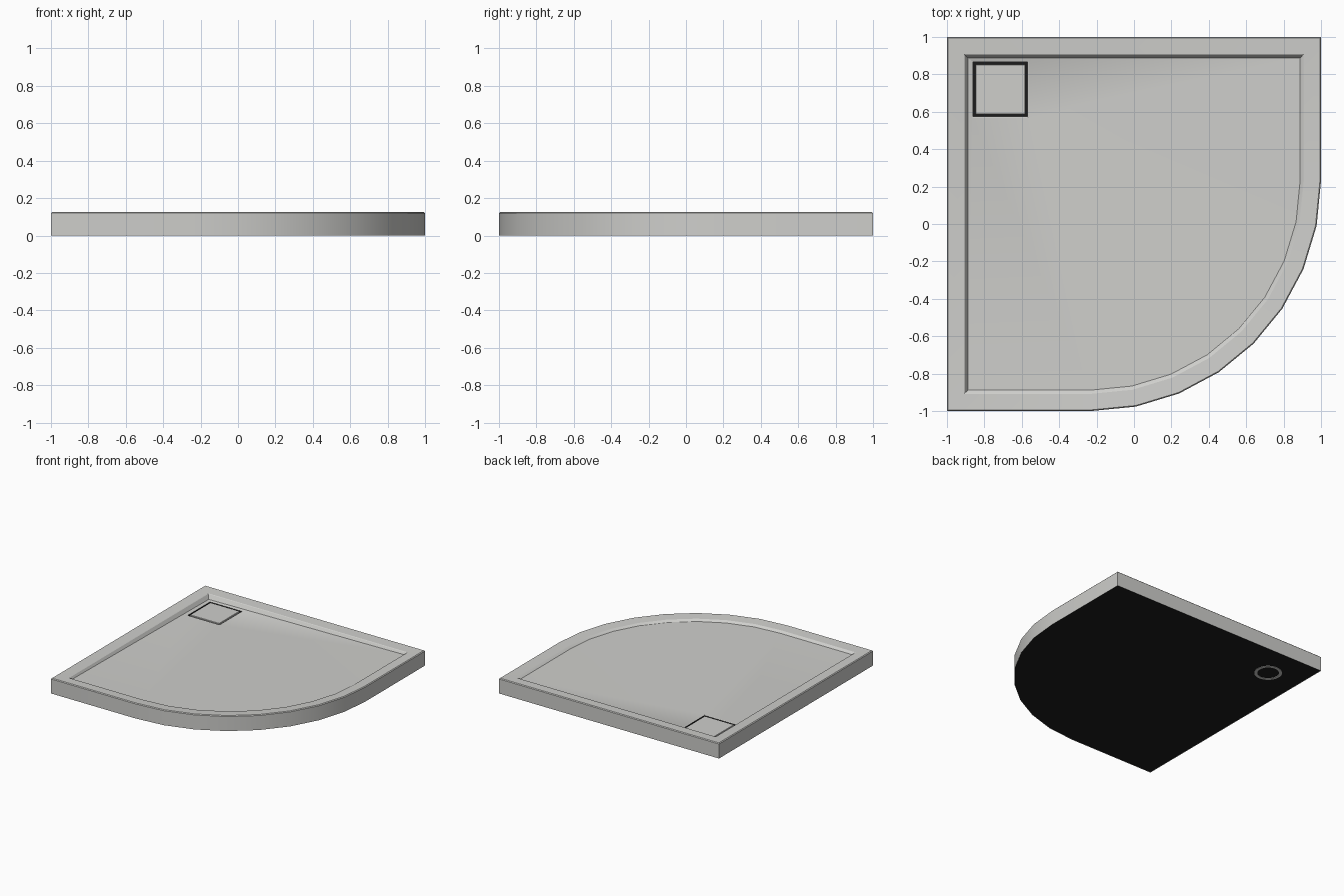
import bpy, bmesh, math

cube = bpy.data.objects.get("Cube")
if cube:
    bpy.data.objects.remove(cube, do_unlink=True)


def material(name, rgb):
    m = bpy.data.materials.new(name)
    m.use_nodes = True
    m.diffuse_color = (*rgb, 1)
    m.node_tree.nodes["Principled BSDF"].inputs["Base Color"].default_value = (*rgb, 1)
    return m


GREY = material("pale grey", (0.62, 0.62, 0.60))
BLACK = material("black", (0.012, 0.012, 0.012))

ARC_CENTRE, ARC_RADIUS, ARC_STEPS = 0.23, 1.23, 8
DRAIN_X, DRAIN_Y, DRAIN_HALF = -0.715, 0.72, 0.145


def outline(inset):
    """Square with one quarter-round corner, listed clockwise from the back corner."""
    a = 1 - inset
    pts = [(-a, a), (a, a)]
    for i in range(ARC_STEPS + 1):
        t = math.radians(90) * i / ARC_STEPS
        r = ARC_RADIUS - inset
        pts.append((-ARC_CENTRE + r * math.cos(t), ARC_CENTRE - r * math.sin(t)))
    return pts + [(-a, -a)]


def square(half):
    return [(DRAIN_X + sx * half, DRAIN_Y + sy * half)
            for sx, sy in ((-1, 1), (1, 1), (1, -1), (-1, -1))]


def floor_height(x, y):
    return 0.078 + 0.015 * math.hypot(x - DRAIN_X, y - DRAIN_Y)


def ring(bm, pts, z):
    return [bm.verts.new((x, y, z(x, y) if callable(z) else z)) for x, y in pts]


def skin(bm, lower, upper, mat=0):
    """Join two rings; repeated vertices collapse a quad to a triangle."""
    n = len(lower)
    for i in range(n):
        j = (i + 1) % n
        corners = dict.fromkeys((lower[i], lower[j], upper[j], upper[i]))
        bm.faces.new(list(corners)).material_index = mat


def finish(bm, name, mats):
    bmesh.ops.recalc_face_normals(bm, faces=bm.faces)
    mesh = bpy.data.meshes.new(name)
    bm.to_mesh(mesh)
    bm.free()
    for m in mats:
        mesh.materials.append(m)
    ob = bpy.data.objects.new(name, mesh)
    bpy.context.collection.objects.link(ob)
    bpy.ops.object.select_all(action="DESELECT")
    ob.select_set(True)
    bpy.context.view_layer.objects.active = ob
    bpy.ops.object.shade_smooth_by_angle(angle=math.radians(20))
    return ob


# Tray: black underside, outer wall, inward sloping rim, inner wall, sloping floor, drain pocket
bm = bmesh.new()
profile = [(0.003, 0.003), (0, 0), (0, 0.119), (0.006, 0.125),
           (0.092, 0.119), (0.097, 0.116), (0.112, floor_height)]
rings = [ring(bm, outline(inset), z) for inset, z in profile]
bm.faces.new(rings[0]).material_index = 1
for lower, upper in zip(rings, rings[1:]):
    skin(bm, lower, upper)
lip = ring(bm, square(DRAIN_HALF + 0.006), 0.080)
fan = [lip[0], lip[1]] + [lip[2]] * (ARC_STEPS + 1) + [lip[3]]
skin(bm, rings[-1], fan)
edge = ring(bm, square(DRAIN_HALF), 0.077)
skin(bm, lip, edge)
pocket = ring(bm, square(DRAIN_HALF), 0.055)
skin(bm, edge, pocket, 1)
bm.faces.new(pocket).material_index = 1
finish(bm, "shower_tray", [GREY, BLACK])

# Drain cover, leaving a dark gap all round
bm = bmesh.new()
half = DRAIN_HALF - 0.012
cover = [ring(bm, square(h), z) for h, z in
         ((half, 0.055), (half, 0.078), (half - 0.002, 0.080))]
for lower, upper in zip(cover, cover[1:]):
    skin(bm, lower, upper)
bm.faces.new(cover[-1])
bm.faces.new(cover[0])
finish(bm, "drain_cover", [GREY])

# Drain outlet ring on the underside
bm = bmesh.new()
SIDES = 32


def circle(radius):
    return [(DRAIN_X + radius * math.cos(math.tau * i / SIDES),
             DRAIN_Y + radius * math.sin(math.tau * i / SIDES)) for i in range(SIDES)]


loops = [ring(bm, circle(r), z) for r, z in
         ((0.105, 0.006), (0.105, 0), (0.082, 0), (0.082, 0.006))]
for i in range(len(loops)):
    skin(bm, loops[i], loops[(i + 1) % len(loops)])
finish(bm, "drain_outlet", [GREY])
